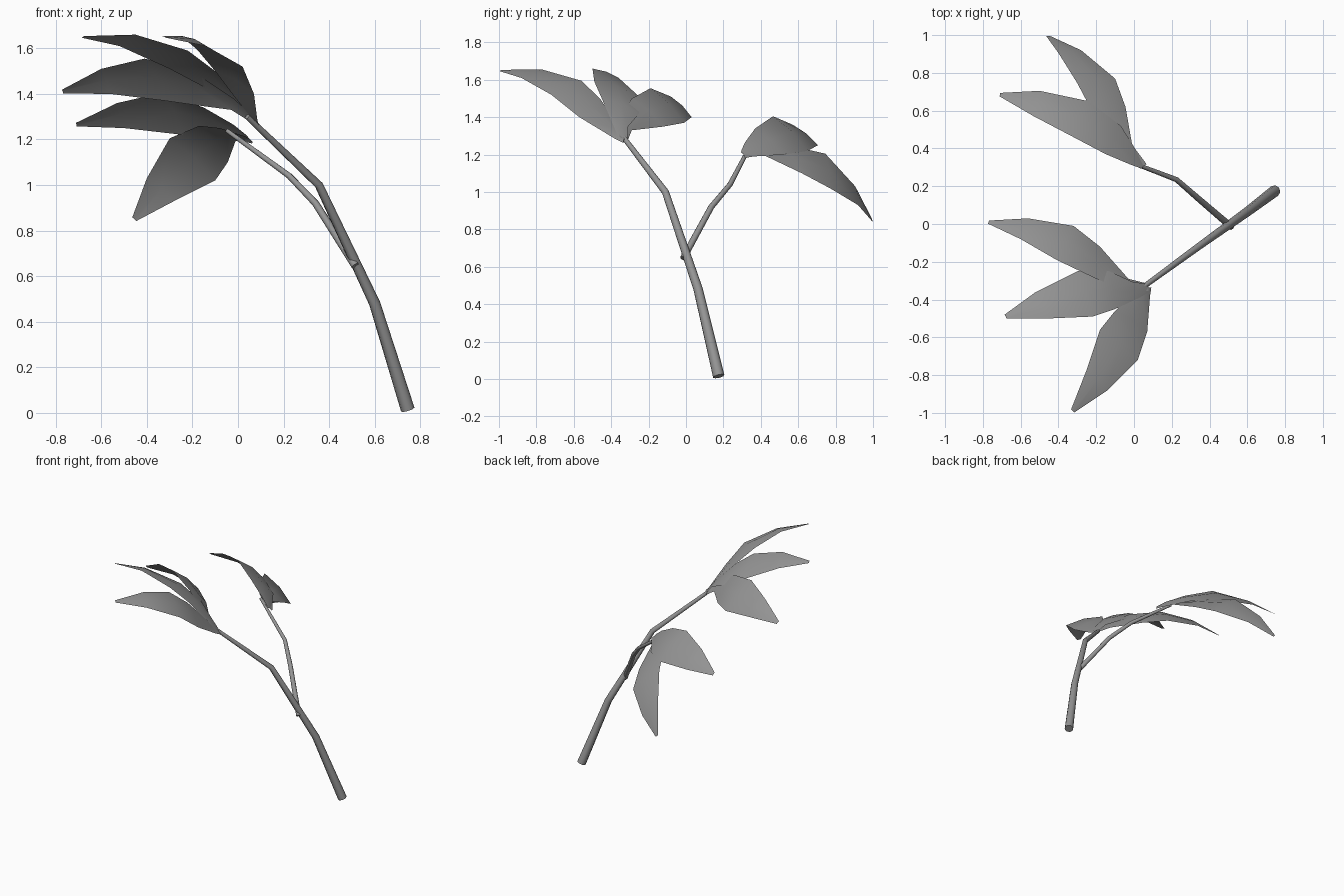
import bpy
import bmesh
from mathutils import Vector

default = bpy.data.objects.get("Cube")
if default:
    bpy.data.objects.remove(default, do_unlink=True)

# Single material shared by stems and leaves
grey = bpy.data.materials.new("plain grey")
grey.use_nodes = True
tone = (0.3, 0.3, 0.3, 1)
grey.diffuse_color = tone
grey.node_tree.nodes["Principled BSDF"].inputs["Base Color"].default_value = tone


def add_mesh(name, bm, smooth_angle):
    """Turn a bmesh into a linked, smooth shaded object."""
    mesh = bpy.data.meshes.new(name)
    bm.to_mesh(mesh)
    bm.free()
    mesh.materials.append(grey)
    obj = bpy.data.objects.new(name, mesh)
    bpy.context.collection.objects.link(obj)
    bpy.ops.object.select_all(action="DESELECT")
    obj.select_set(True)
    bpy.context.view_layer.objects.active = obj
    bpy.ops.object.shade_smooth_by_angle(angle=smooth_angle)
    return obj


def stem(name, path, radii):
    """Tapered tube along a path, bent at each joint."""
    curve = bpy.data.curves.new(name + "_path", "CURVE")
    curve.dimensions = "3D"
    curve.bevel_depth = 1
    curve.bevel_resolution = 2
    curve.use_fill_caps = True
    spline = curve.splines.new("POLY")
    spline.points.add(len(path) - 1)
    for point, position, radius in zip(spline.points, path, radii):
        point.co = (*position, 1)
        point.radius = radius
    guide = bpy.data.objects.new(name + "_path", curve)
    bpy.context.collection.objects.link(guide)
    evaluated = guide.evaluated_get(bpy.context.evaluated_depsgraph_get())
    bm = bmesh.new()
    bm.from_mesh(evaluated.to_mesh())
    bpy.data.objects.remove(guide, do_unlink=True)
    bmesh.ops.remove_doubles(bm, verts=bm.verts, dist=0.0005)
    add_mesh(name, bm, 0.9)


def leaf(name, base, tip, left, right, blunt=0.012, arch=0.06):
    """Gently arched blade spanned between a left and a right edge."""
    left = [Vector(p) for p in left]
    right = [Vector(p) for p in right]
    base, tip = Vector(base), Vector(tip)
    rows = list(zip(left, right))
    first = (left[0] - right[0]).normalized() * blunt * 2
    last = (left[-1] - right[-1]).normalized() * blunt
    rows = [(base + first, base - first), *rows, (tip + last, tip - last)]
    along = tip - base
    bm = bmesh.new()
    grid = []
    for a, b in rows:
        lift = (a - b).cross(along).normalized()
        if lift.z < 0:
            lift = -lift
        middle = (a + b) / 2 + lift * (a - b).length * arch
        grid.append([bm.verts.new(p) for p in (a, middle, b)])
    for lower, upper in zip(grid, grid[1:]):
        for i in range(2):
            bm.faces.new((lower[i], lower[i + 1], upper[i + 1], upper[i]))
    bmesh.ops.recalc_face_normals(bm, faces=bm.faces)
    if sum(f.normal.z for f in bm.faces) < 0:
        bmesh.ops.reverse_faces(bm, faces=bm.faces)
    add_mesh(name, bm, 1.0)


# Stems
stem("main_stem",
     [(.745, .175, .015), (.6, .065, .48), (.355, -.11, 1), (.04, -.34, 1.3)],
     [.031, .025, .019, .013])
stem("side_stem",
     [(.515, -.015, .645), (.34, .135, .92), (.225, .235, 1.04), (-.05, .34, 1.24)],
     [.018, .016, .014, .01])

# Leaves on the main stem
front_base = (.075, -.335, 1.28)
leaf("front_leaf_back", front_base, (-.77, .01, 1.41),
     [(-.03, -.29, 1.33), (-.18, -.12, 1.35), (-.32, -.01, 1.37), (-.56, .03, 1.4)],
     [(-.02, -.36, 1.38), (-.2, -.29, 1.5), (-.41, -.19, 1.555), (-.6, -.08, 1.51)])
leaf("front_leaf_middle", front_base, (-.68, -.49, 1.65),
     [(0, -.31, 1.35), (-.13, -.25, 1.42), (-.3, -.25, 1.51), (-.52, -.36, 1.61)],
     [(.03, -.39, 1.36), (-.1, -.45, 1.5), (-.22, -.49, 1.59), (-.45, -.5, 1.66)])
leaf("front_leaf_outer", front_base, (-.325, -.99, 1.65),
     [(-.01, -.38, 1.38), (-.1, -.46, 1.5), (-.18, -.56, 1.595), (-.25, -.77, 1.655)],
     [(.085, -.38, 1.285), (.07, -.57, 1.4), (.02, -.72, 1.52), (-.14, -.88, 1.61)])

# Leaves on the side stem
back_base = (.05, .305, 1.2)
leaf("back_leaf_side", back_base, (-.71, .685, 1.265),
     [(-.02, .315, 1.265), (-.15, .37, 1.34), (-.33, .465, 1.405), (-.53, .57, 1.36)],
     [(.03, .36, 1.19), (-.07, .52, 1.2), (-.24, .65, 1.22), (-.5, .705, 1.25)])
leaf("back_leaf_outer", back_base, (-.455, .995, .85),
     [(-.08, .37, 1.25), (-.17, .5, 1.26), (-.3, .745, 1.205), (-.4, .905, 1.03)],
     [(-.01, .42, 1.195), (-.045, .62, 1.1), (-.1, .77, 1.02), (-.28, .92, .93)])
